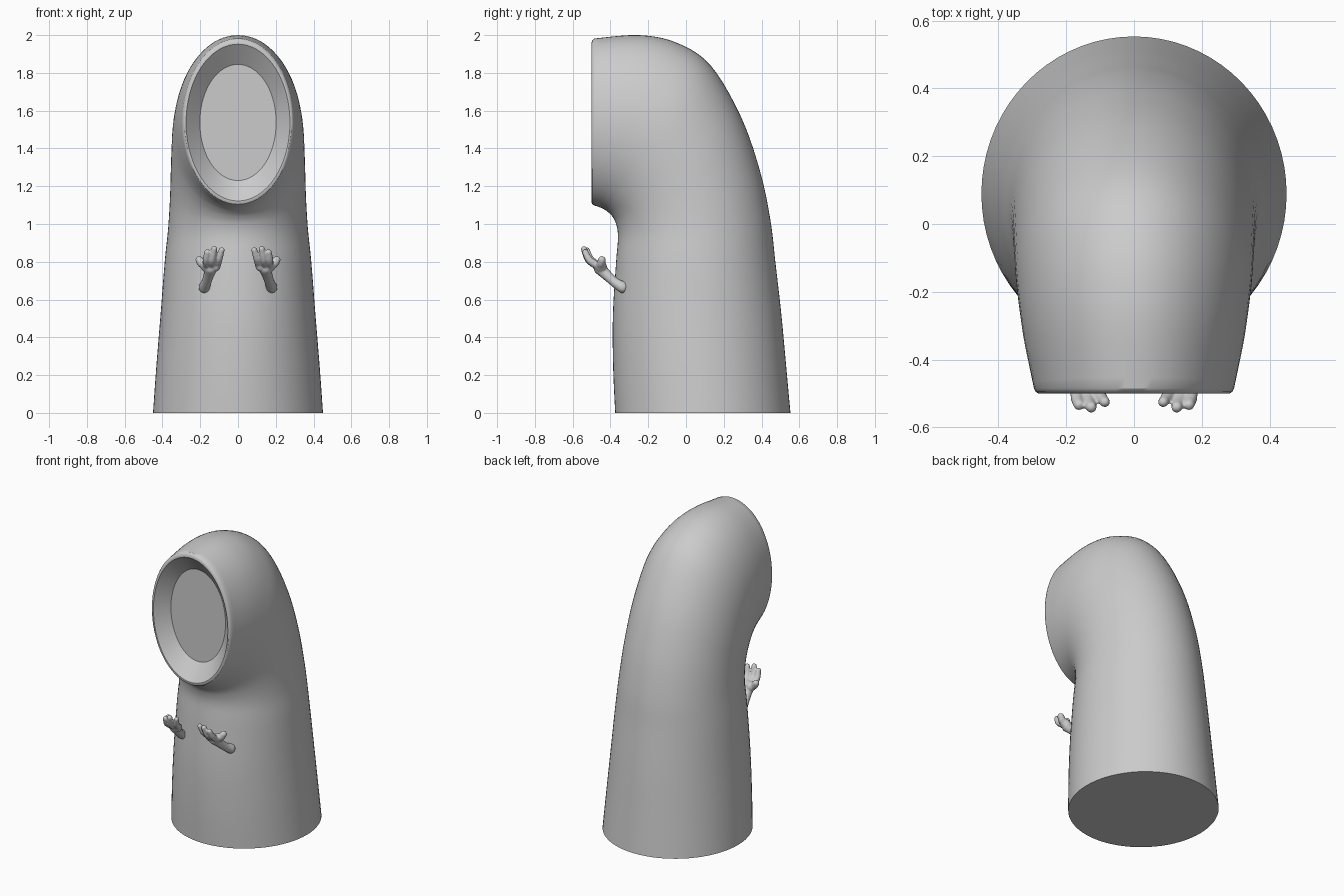
import bpy, bmesh, math
from mathutils import Vector

cube = bpy.data.objects.get("Cube")
if cube:
    bpy.data.objects.remove(cube)

grey = bpy.data.materials.new("plain grey")
grey.use_nodes = True
color = (0.6, 0.6, 0.6, 1)
grey.diffuse_color = color
grey.node_tree.nodes["Principled BSDF"].inputs["Base Color"].default_value = color


def make_object(name, bm):
    bmesh.ops.recalc_face_normals(bm, faces=bm.faces)
    mesh = bpy.data.meshes.new(name)
    bm.to_mesh(mesh)
    bm.free()
    mesh.materials.append(grey)
    obj = bpy.data.objects.new(name, mesh)
    bpy.context.collection.objects.link(obj)
    bpy.ops.object.select_all(action='DESELECT')
    obj.select_set(True)
    bpy.context.view_layer.objects.active = obj
    bpy.ops.object.shade_smooth_by_angle(angle=math.radians(32))
    return obj


def smooth_path(keys, steps):
    """Catmull-Rom interpolation of tuples."""
    out = []
    for i in range(len(keys) - 1):
        quad = (keys[max(i - 1, 0)], keys[i], keys[i + 1], keys[min(i + 2, len(keys) - 1)])
        for s in range(steps):
            t = s / steps
            out.append([0.5 * (2 * b + (c - a) * t + (2 * a - 5 * b + 4 * c - d) * t ** 2
                               + (3 * b - a - 3 * c + d) * t ** 3) for a, b, c, d in zip(*quad)])
    return out + [list(keys[-1])]


# Hooded body: elliptical rings given as front y, z, back y, z, half width
body_rings = [
    (-.375, 0, .553, 0, .45),
    (-.386, .25, .53, .25, .432),
    (-.387, .52, .505, .52, .41),
    (-.37, .8, .473, .8, .388),
    (-.36, .93, .447, 1.02, .37),
    (-.37, 1.0, .392, 1.28, .36),
    (-.39, 1.04, .29, 1.57, .355),
    (-.415, 1.065, .13, 1.84, .349),
    (-.435, 1.078, -.05, 1.96, .338),
    (-.455, 1.088, -.25, 2.0, .322),
    (-.485, 1.098, -.485, 1.982, .295),
]
# Rounded rim and sloping recess down to the flat face panel
rim_rings = [
    (-.495, 1.104, -.495, 1.974, .29),
    (-.5, 1.114, -.5, 1.962, .282),
    (-.5, 1.122, -.5, 1.952, .275),
    (-.42, 1.23, -.42, 1.845, .202),
]
SIDES = 72
bm = bmesh.new()
loops = []
for fy, fz, by, bz, half in smooth_path(body_rings, 5) + rim_rings:
    front, back = Vector((0, fy, fz)), Vector((0, by, bz))
    mid, axis = (front + back) / 2, (front - back) / 2
    ring = []
    for k in range(SIDES):
        a = 2 * math.pi * k / SIDES
        ring.append(bm.verts.new(mid + axis * math.cos(a) + Vector((half * math.sin(a), 0, 0))))
    loops.append(ring)
for low, high in zip(loops, loops[1:]):
    for k in range(SIDES):
        n = (k + 1) % SIDES
        bm.faces.new((low[k], low[n], high[n], high[k]))
bm.faces.new(loops[0])
bm.faces.new(loops[-1])
make_object("hooded_body", bm)

# Hand: rounded limbs as x, y, z, radius, fused into one skin and mirrored
limbs = [
    [(.178, -.335, .665, .032), (.168, -.375, .69, .027), (.155, -.42, .73, .029), (.145, -.455, .765, .035)],
    [(.165, -.45, .775, .032), (.12, -.465, .775, .028)],
    [(.165, -.455, .775, .026), (.19, -.45, .79, .024), (.205, -.445, .81, .021)],
    [(.165, -.47, .78, .022), (.168, -.51, .808, .02), (.162, -.533, .85, .017)],
    [(.14, -.47, .78, .022), (.136, -.515, .81, .02), (.126, -.54, .867, .017)],
    [(.112, -.465, .78, .022), (.1, -.505, .815, .019), (.086, -.525, .862, .016)],
]
bm = bmesh.new()
for limb in limbs:
    for x, y, z, r in smooth_path(limb, 7):
        made = bmesh.ops.create_icosphere(bm, subdivisions=2, radius=r)
        bmesh.ops.translate(bm, verts=made["verts"], vec=(x, y, z))
hands = make_object("hands", bm)
skin = hands.modifiers.new("skin", 'REMESH')
skin.mode = 'VOXEL'
skin.voxel_size = 0.005
skin.use_smooth_shade = True
soften = hands.modifiers.new("soften", 'SMOOTH')
soften.factor = 0.5
soften.iterations = 3
hands.modifiers.new("pair", 'MIRROR').use_axis = (True, False, False)
